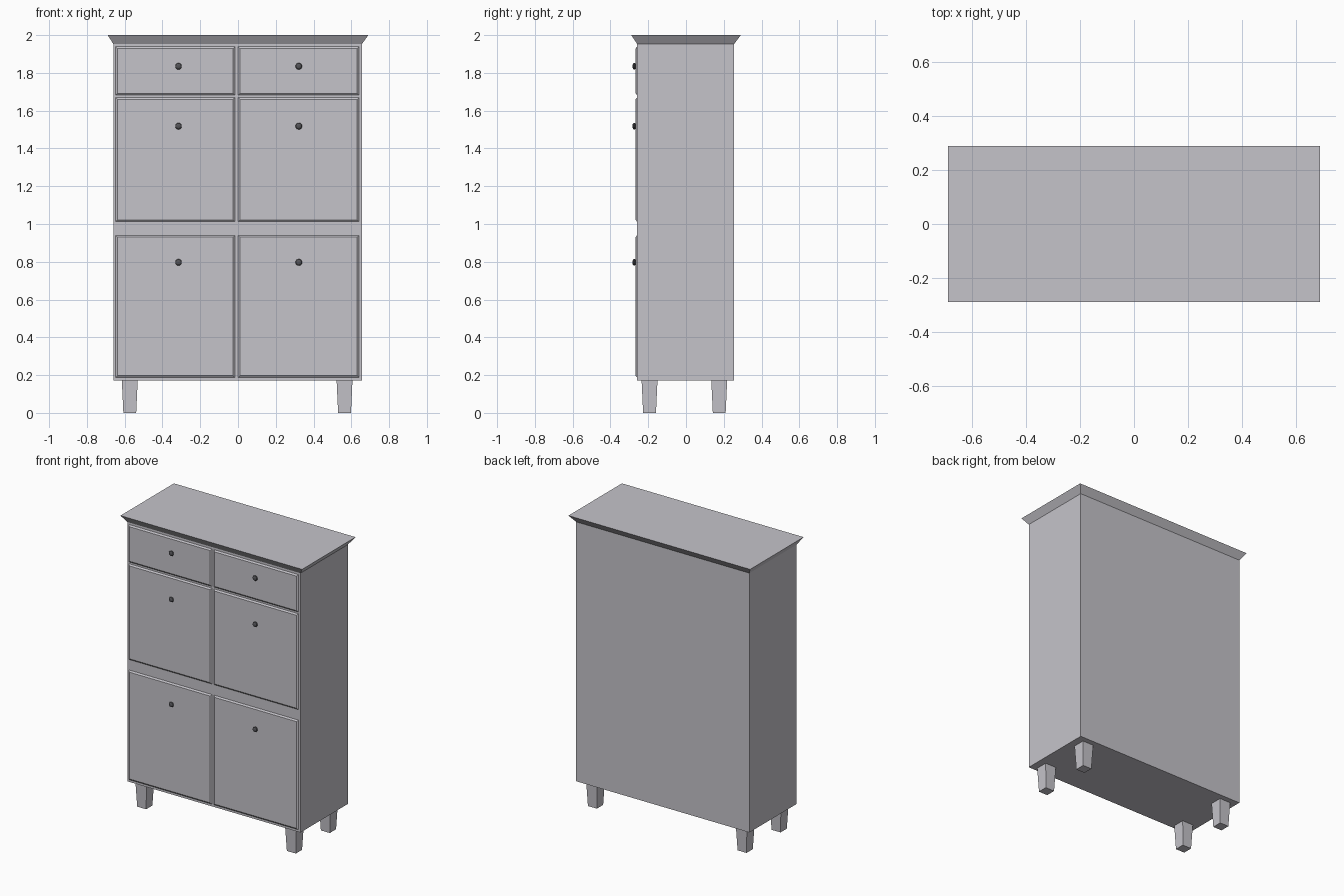
import bpy, bmesh
from mathutils import Matrix

cube = bpy.data.objects.get("Cube")
if cube:
    bpy.data.objects.remove(cube, do_unlink=True)


def material(name, rgb):
    m = bpy.data.materials.new(name)
    m.use_nodes = True
    m.diffuse_color = (*rgb, 1)
    m.node_tree.nodes["Principled BSDF"].inputs["Base Color"].default_value = (*rgb, 1)
    return m


paint = material("pale grey paint", (0.56, 0.55, 0.59))
dark = material("dark knob metal", (0.09, 0.09, 0.10))


def finish(name, bm, mat):
    bmesh.ops.recalc_face_normals(bm, faces=bm.faces)
    mesh = bpy.data.meshes.new(name)
    bm.to_mesh(mesh)
    bm.free()
    mesh.materials.append(mat)
    obj = bpy.data.objects.new(name, mesh)
    bpy.context.collection.objects.link(obj)
    return obj


def loft(name, low, high, mat, axis="z"):
    """Four-sided block between two rectangles (u0, u1, v0, v1, level)."""
    bm = bmesh.new()
    rings = []
    for u0, u1, v0, v1, w in (low, high):
        corners = [(u0, v0), (u1, v0), (u1, v1), (u0, v1)]
        rings.append([bm.verts.new((u, v, w) if axis == "z" else (u, w, v))
                      for u, v in corners])
    a, b = rings
    bm.faces.new(a)
    bm.faces.new(b)
    for i in range(4):
        j = (i + 1) % 4
        bm.faces.new((a[i], a[j], b[j], b[i]))
    return finish(name, bm, mat)


# Carcass and flared top
X0, X1, Y0, Y1 = -0.66, 0.656, -0.259, 0.255
loft("cabinet_body", (X0, X1, Y0, Y1, 0.172), (X0, X1, Y0, Y1, 1.953), paint)
loft("flared_top", (X0, X1, Y0, Y1, 1.953), (-0.69, 0.69, -0.29, 0.29, 2.0), paint)

# Tapered legs
for side, x in (("right", -0.573), ("left", 0.564)):
    for end, y in (("front", -0.193), ("back", 0.176)):
        t, b = 0.042, 0.034
        loft(f"{end}_{side}_leg", (x - b, x + b, y - b, y + b, 0),
             (x - t, x + t, y - t, y + t, 0.172), paint)


# Round turned knob facing the front
def knob(name, x, z):
    bm = bmesh.new()
    bmesh.ops.create_uvsphere(
        bm, u_segments=10, v_segments=6, radius=0.018,
        matrix=Matrix.Translation((x, -0.274, z))
        @ Matrix.Diagonal((1, 0.55, 1, 1))
        @ Matrix.Rotation(1.5708, 4, "X"))
    finish(name, bm, dark)


# Bevelled fronts, each with a knob
rows = (("drawer", 1.682, 1.939, 1.835),
        ("upper_door", 1.012, 1.67, 1.518),
        ("lower_door", 0.187, 0.94, 0.797))
columns = (("right", -0.648, -0.016, -0.315), ("left", 0.0, 0.641, 0.322))
EDGE = 0.01
for row, z0, z1, kz in rows:
    for side, x0, x1, kx in columns:
        loft(f"{side}_{row}_front", (x0, x1, z0, z1, Y0),
             (x0 + EDGE, x1 - EDGE, z0 + EDGE, z1 - EDGE, Y0 - 0.008), paint, "y")
        knob(f"{side}_{row}_knob", kx, kz)
